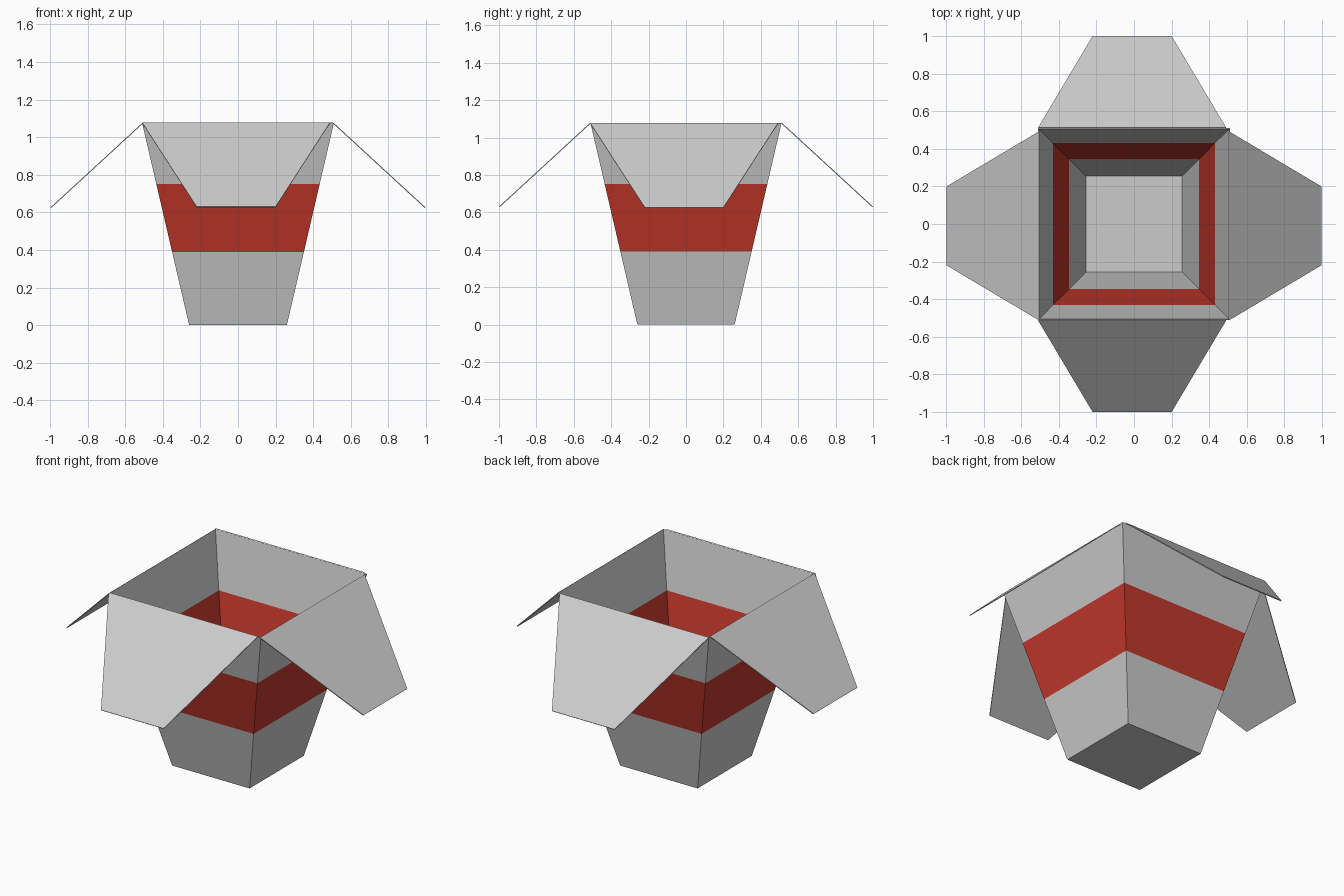
import bpy, bmesh

if "Cube" in bpy.data.objects:
    bpy.data.objects.remove(bpy.data.objects["Cube"])

HEIGHT, BASE, RIM = 1.075, 0.26, 0.51   # body height and half widths
SHEET = 0.005                           # card thickness

red = bpy.data.materials.new("red_band")
red.diffuse_color = (0.55, 0.04, 0.025, 1)
red.use_nodes = True
red.node_tree.nodes["Principled BSDF"].inputs["Base Color"].default_value = red.diffuse_color


def make(name, verts, faces, mat=None, rim=True):
    me = bpy.data.meshes.new(name)
    me.from_pydata(verts, [], faces)
    bm = bmesh.new()
    bm.from_mesh(me)
    bmesh.ops.recalc_face_normals(bm, faces=bm.faces)
    bm.to_mesh(me)
    bm.free()
    ob = bpy.data.objects.new(name, me)
    bpy.context.collection.objects.link(ob)
    if mat:
        me.materials.append(mat)
    sol = ob.modifiers.new("thickness", 'SOLIDIFY')
    sol.thickness = SHEET
    sol.offset = -1
    sol.use_even_offset = True
    sol.use_rim = rim
    return ob


def tapered_section(name, z0, z1, mat=None, floor=False, rim=False):
    verts = []
    for z in (z0, z1):
        h = BASE + (RIM - BASE) * z / HEIGHT
        verts += [(-h, -h, z), (h, -h, z), (h, h, z), (-h, h, z)]
    faces = [(i, (i + 1) % 4, (i + 1) % 4 + 4, i + 4) for i in range(4)]
    if floor:
        faces.append((3, 2, 1, 0))
    return make(name, verts, faces, mat, rim)


# Tapered open box: grey base with floor, red band, grey rim
tapered_section("lower_body", 0, 0.39, floor=True)
tapered_section("colour_band", 0.39, 0.752, red)
tapered_section("upper_body", 0.752, HEIGHT, rim=True)

# Four drooping flaps, hinged on the rim
profile = [(-0.51, 0.51, HEIGHT), (0.49, 0.51, HEIGHT),
           (0.20, 0.997, 0.627), (-0.22, 0.997, 0.627)]
for side, s in (("front", -1), ("back", 1)):
    make(side + "_flap", [(a, s * d, z) for a, d, z in profile], [(0, 1, 2, 3)])
for side, s in (("left", -1), ("right", 1)):
    make(side + "_flap", [(s * d, a, z) for a, d, z in profile], [(0, 1, 2, 3)])
